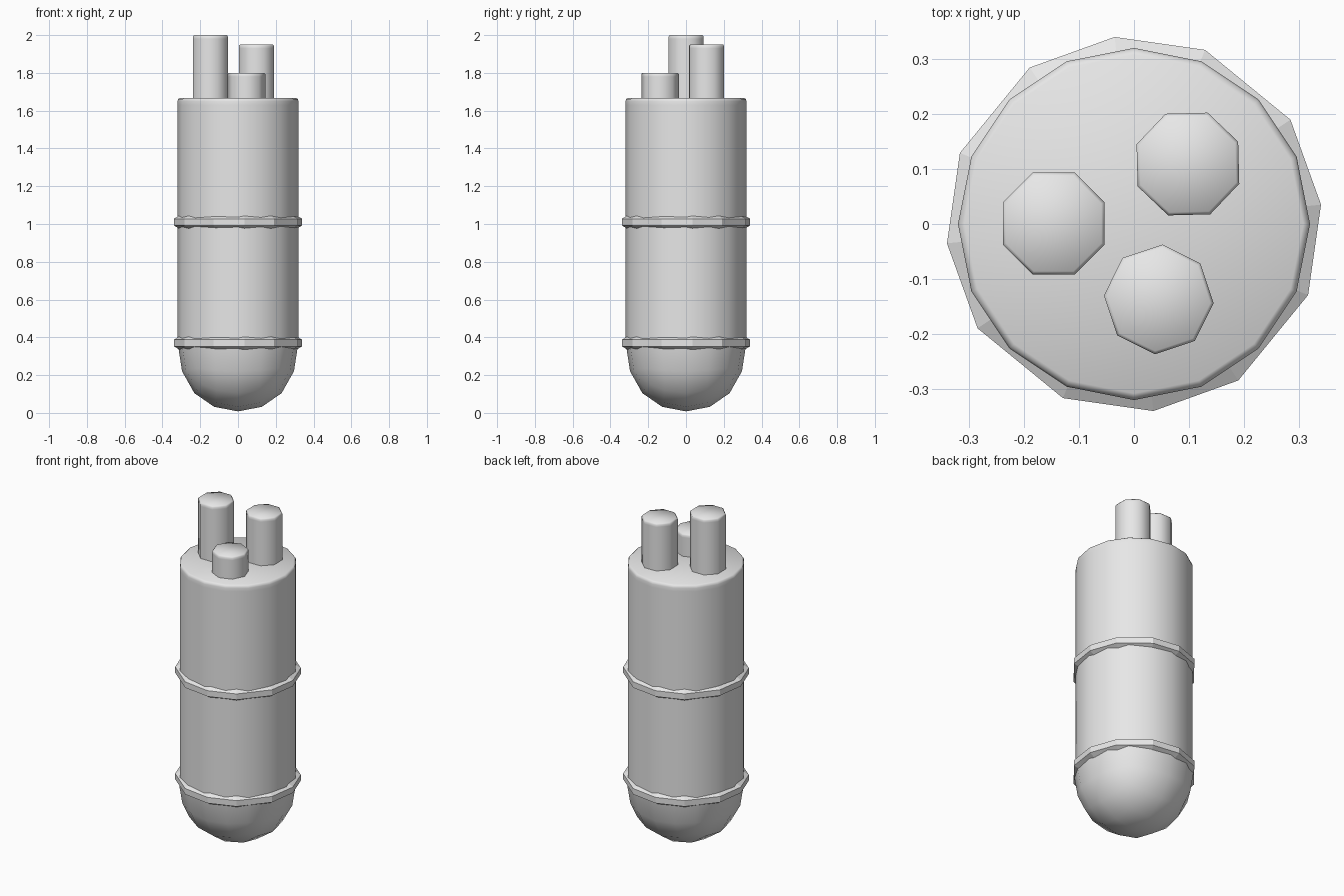
import bpy, bmesh
from math import cos, sin, radians, tau

cube = bpy.data.objects.get("Cube")
if cube:
    bpy.data.objects.remove(cube, do_unlink=True)

grey = bpy.data.materials.new("plain grey")
grey.use_nodes = True
grey.diffuse_color = (0.8, 0.8, 0.8, 1)
grey.node_tree.nodes["Principled BSDF"].inputs["Base Color"].default_value = (0.8, 0.8, 0.8, 1)


def finish(name, bm, smooth):
    bmesh.ops.recalc_face_normals(bm, faces=bm.faces)
    for f in bm.faces:
        f.smooth = smooth
    mesh = bpy.data.meshes.new(name)
    bm.to_mesh(mesh)
    bm.free()
    mesh.materials.append(grey)
    obj = bpy.data.objects.new(name, mesh)
    bpy.context.collection.objects.link(obj)
    return obj


def lathe(name, profile, angles, centre=(0, 0), cap=False, closed=False, smooth=True):
    """Sweep a (radius, height) profile through the given angles."""
    bm = bmesh.new()
    loops = [[bm.verts.new((centre[0] + r * cos(a), centre[1] + r * sin(a), z))
              for a in angles] for r, z in profile]
    n = len(angles)
    pairs = list(zip(loops, loops[1:]))
    if closed:
        pairs.append((loops[-1], loops[0]))
    for low, high in pairs:
        for i in range(n):
            j = (i + 1) % n
            bm.faces.new((low[i], low[j], high[j], high[i]))
    if cap:
        bm.faces.new(loops[-1])
    return finish(name, bm, smooth)


def polygon(sides, turn=0):
    return [radians(turn) + tau * i / sides for i in range(sides)]


# Main cylinder with a softened top rim
lathe("body", [(0.32, 0.36), (0.32, 1.63), (0.32, 1.65), (0.317, 1.661), (0.308, 1.667)],
      polygon(16), cap=True)

# Rounded bottom: lower half of a subdivided box
bm = bmesh.new()
bmesh.ops.create_cube(bm, size=2)
dome = finish("rounded_bottom", bm, True)
sub = dome.modifiers.new("round", 'SUBSURF')
sub.levels = sub.render_levels = 2
bpy.context.view_layer.objects.active = dome
bpy.ops.object.modifier_apply(modifier=sub.name)
bm = bmesh.new()
bm.from_mesh(dome.data)
bmesh.ops.delete(bm, geom=[v for v in bm.verts if v.co.z > 0.01], context='VERTS')
depth = -min(v.co.z for v in bm.verts)
for v in bm.verts:
    v.co.x *= 0.318 / depth
    v.co.y *= 0.318 / depth
    v.co.z = 0.36 + v.co.z * 0.352 / depth
bm.to_mesh(dome.data)
bm.free()

# Two faceted bands with a six-sided section
band_angles = [radians(90 * q + a) for q in range(4) for a in (5.9, 33.7, 67.8)]
for name, height in (("lower_band", 0.37), ("upper_band", 1.01)):
    section = [(0.3115 + 0.035 * cos(a), height + 0.035 * sin(a)) for a in polygon(6, 30)]
    lathe(name, section, band_angles, closed=True, smooth=False)

# Three eight-sided pipes of different heights
for name, x, y, top, turn in (("right_pipe", -0.146, 0.001, 2.0, 22.5),
                              ("back_pipe", 0.098, 0.109, 1.95, 24),
                              ("front_pipe", 0.045, -0.137, 1.8, -4)):
    lathe(name, [(0.1, 1.6), (0.1, top - 0.02), (0.1, top - 0.007), (0.094, top)],
          polygon(8, turn), (x, y), cap=True)
